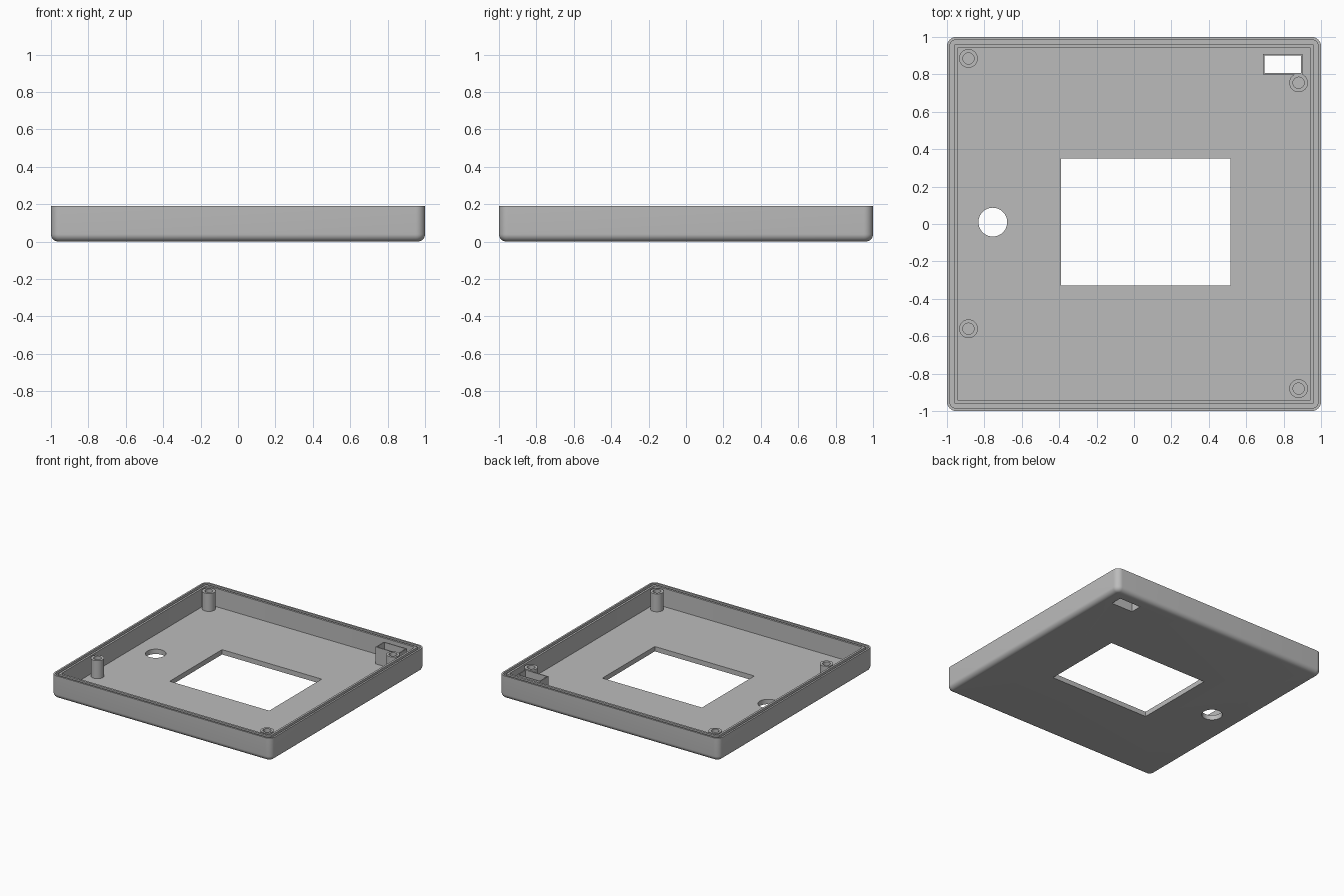
import bpy, bmesh, math

default = bpy.data.objects.get("Cube")
if default:
    bpy.data.objects.remove(default)

grey = bpy.data.materials.new("plain grey")
grey.use_nodes = True
colour = (0.5, 0.5, 0.5, 1)
grey.diffuse_color = colour
grey.node_tree.nodes["Principled BSDF"].inputs["Base Color"].default_value = colour

HEIGHT, FLOOR = 0.19, 0.04


def rounded_rect(half_x, half_y, radius, z, steps=8, cx=0, cy=0):
    """Loop of points round a rectangle; radius equal to the halves gives a circle."""
    points = []
    for corner, (sx, sy) in enumerate([(1, 1), (-1, 1), (-1, -1), (1, -1)]):
        for i in range(steps + 1 if radius else 1):
            a = math.pi / 2 * (corner + i / steps)
            points.append((cx + sx * (half_x - radius) + radius * math.cos(a),
                           cy + sy * (half_y - radius) + radius * math.sin(a), z))
    return points


def loft(name, loops, ring=False):
    """Skin a stack of loops: capped at both ends, or joined into a ring."""
    bm = bmesh.new()
    rows = [[bm.verts.new(p) for p in loop] for loop in loops]
    pairs = list(zip(rows, rows[1:]))
    if ring:
        pairs.append((rows[-1], rows[0]))
    else:
        bm.faces.new(rows[0])
        bm.faces.new(rows[-1])
    for low, high in pairs:
        n = len(low)
        for i in range(n):
            j = (i + 1) % n
            bm.faces.new((low[i], low[j], high[j], high[i]))
    bmesh.ops.remove_doubles(bm, verts=bm.verts, dist=1e-5)
    bmesh.ops.recalc_face_normals(bm, faces=bm.faces)
    mesh = bpy.data.meshes.new(name)
    bm.to_mesh(mesh)
    bm.free()
    mesh.materials.append(grey)
    obj = bpy.data.objects.new(name, mesh)
    bpy.context.collection.objects.link(obj)
    return obj


def activate(obj):
    bpy.ops.object.select_all(action="DESELECT")
    obj.select_set(True)
    bpy.context.view_layer.objects.active = obj


def smooth(obj):
    activate(obj)
    bpy.ops.object.shade_smooth_by_angle(angle=math.radians(30))


# Tray shell: rounded lower edge, wall with a grooved rim, flat floor
corner, fillet = 0.05, 0.04
profile = []
for i in range(9):
    a = math.pi / 2 * i / 8
    profile.append((fillet * (1 - math.sin(a)), fillet * (1 - math.cos(a))))
groove = HEIGHT - 0.02
profile += [(0, HEIGHT), (0.015, HEIGHT), (0.015, groove), (0.038, groove),
            (0.038, HEIGHT), (0.055, HEIGHT), (0.055, FLOOR)]
tray = loft("tray_shell", [
    rounded_rect(1 - inset, 1 - inset, max(corner - inset, 0.01), z)
    for inset, z in profile])

# Openings through the floor: half sizes, corner radius, centre
openings = {
    "window_cutter": (0.4525, 0.34, 0, 0.0625, 0.01),
    "button_cutter": (0.077, 0.077, 0.077, -0.755, 0.01),
    "port_cutter": (0.097, 0.047, 0, 0.795, 0.855),
}
for name, (hx, hy, r, cx, cy) in openings.items():
    cutter = loft(name, [rounded_rect(hx, hy, r, z, 12, cx, cy) for z in (-0.1, 0.1)])
    cutter.hide_render = True
    cut = tray.modifiers.new(name, "BOOLEAN")
    cut.operation, cut.solver, cut.object = "DIFFERENCE", "EXACT", cutter
    activate(tray)
    bpy.ops.object.modifier_apply(modifier=cut.name)
    bpy.data.objects.remove(cutter)
smooth(tray)


def tube(name, half_x, half_y, radius, wall, cx, cy, top):
    levels = [(0, FLOOR), (0, top), (wall, top), (wall, FLOOR)]
    return loft(name, [rounded_rect(half_x - w, half_y - w, max(radius - w, 0), z, 8, cx, cy)
                       for w, z in levels], ring=True)


# Hollow screw posts
posts = {"back_right": (-0.885, 0.885), "front_right": (-0.885, -0.56),
         "back_left": (0.88, 0.755), "front_left": (0.88, -0.88)}
for place, (x, y) in posts.items():
    smooth(tube(place + "_screw_post", 0.05, 0.05, 0.05, 0.02, x, y, 0.187))

# Thin wall round the port opening
tube("port_wall", 0.105, 0.055, 0, 0.008, 0.795, 0.855, 0.18)
